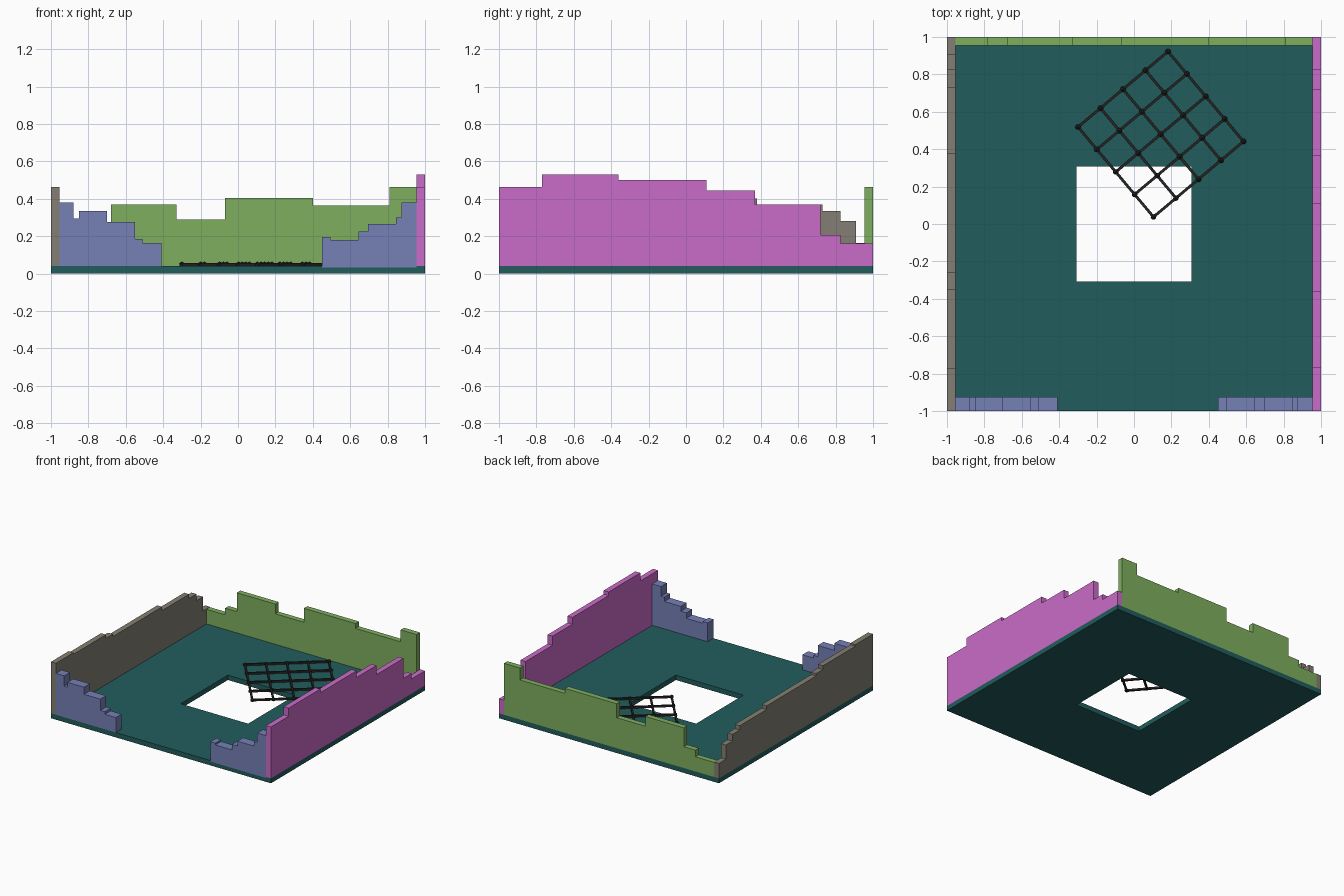
import bpy, bmesh, math
from mathutils import Matrix, Vector

default = bpy.data.objects.get("Cube")
if default:
    bpy.data.objects.remove(default, do_unlink=True)


def material(name, *rgb):
    # Convert 8-bit screen values to a linear colour
    lin = [((c / 255 + 0.055) / 1.055) ** 2.4 for c in rgb] + [1]
    m = bpy.data.materials.new(name)
    m.use_nodes = True
    m.diffuse_color = lin
    m.node_tree.nodes["Principled BSDF"].inputs["Base Color"].default_value = lin
    return m


def finish(name, bm, mat):
    bmesh.ops.recalc_face_normals(bm, faces=bm.faces)
    mesh = bpy.data.meshes.new(name)
    bm.to_mesh(mesh)
    bm.free()
    mesh.materials.append(mat)
    obj = bpy.data.objects.new(name, mesh)
    bpy.context.collection.objects.link(obj)
    return obj


def extrude(bm, faces, offset):
    new = bmesh.ops.extrude_face_region(bm, geom=faces)["geom"]
    verts = [g for g in new if isinstance(g, bmesh.types.BMVert)]
    bmesh.ops.translate(bm, verts=verts, vec=offset)


def ruined_wall(name, mat, axis, near, far, start, steps, base):
    """Broken wall: steps are (end, height) pairs running along the axis."""
    outline = [(start, base)]
    at = start
    for end, height in steps:
        outline += [(at, height), (end, height)]
        at = end
    outline.append((at, base))
    bm = bmesh.new()
    if axis == "x":
        points, push = [(p, near, z) for p, z in outline], (0, far - near, 0)
    else:
        points, push = [(near, p, z) for p, z in outline], (far - near, 0, 0)
    face = bm.faces.new([bm.verts.new(p) for p in points])
    extrude(bm, [face], push)
    return finish(name, bm, mat)


teal = material("teal floor", 34, 92, 92)
pink = material("pink wall", 202, 108, 200)
green = material("green wall", 128, 175, 96)
blue = material("blue wall", 118, 128, 182)
grey = material("warm grey wall", 132, 127, 115)
black = material("black iron", 36, 36, 36)

# Floor slab with a square opening
FLOOR = 0.04
corners = [(-1, -1), (1, -1), (1, 1), (-1, 1)]
bm = bmesh.new()
outer = [bm.verts.new((x, y, 0)) for x, y in corners]
inner = [bm.verts.new((x * 0.307, y * 0.307, 0)) for x, y in corners]
ring = []
for i in range(4):
    j = (i + 1) % 4
    ring.append(bm.faces.new((outer[i], outer[j], inner[j], inner[i])))
extrude(bm, ring, (0, 0, FLOOR))
finish("floor", bm, teal)

# Side and back walls
INNER = 0.955
ruined_wall("right_side_wall", pink, "y", INNER, 1, -1,
            [(-0.77, 0.463), (-0.36, 0.53), (0.11, 0.50), (0.37, 0.445),
             (0.72, 0.37), (0.825, 0.205), (1, 0.16)], FLOOR)
ruined_wall("left_side_wall", grey, "y", -1, -INNER, -1,
            [(-0.77, 0.463), (-0.35, 0.45), (-0.26, 0.42), (0.38, 0.40),
             (0.73, 0.37), (0.825, 0.335), (0.91, 0.28), (1, 0.163)], FLOOR)
ruined_wall("back_wall", green, "x", INNER, 1, -INNER,
            [(-0.785, 0.16), (-0.68, 0.215), (-0.33, 0.37), (-0.07, 0.29),
             (0.40, 0.405), (0.81, 0.365), (INNER, 0.463)], FLOOR)

# Front wall stubs beside the entrance
ruined_wall("front_wall_left_end", blue, "x", -1, -0.925, -INNER,
            [(-0.88, 0.38), (-0.85, 0.295), (-0.70, 0.335), (-0.55, 0.277),
             (-0.51, 0.185), (-0.41, 0.163)], FLOOR)
ruined_wall("front_wall_right_end", blue, "x", -1.001, -0.925, 0.45,
            [(0.495, 0.195), (0.645, 0.18), (0.695, 0.225), (0.845, 0.265),
             (0.875, 0.30), (INNER, 0.38)], 0.032)

# Iron grate lying skewed across the opening
SPAN, CELLS, BAR = 0.628, 4, 0.015
turn = Matrix.Translation((0.143, 0.48, 0.048)) @ Matrix.Rotation(math.radians(40), 4, "Z")
marks = [SPAN * (i / CELLS - 0.5) for i in range(CELLS + 1)]
bars, knots = bmesh.new(), bmesh.new()
for a in marks:
    for place, size in (((0, a, 0), (SPAN, BAR, BAR)), ((a, 0, 0), (BAR, SPAN, BAR))):
        bmesh.ops.create_cube(bars, size=1, matrix=turn @ Matrix.Translation(place)
                              @ Matrix.Diagonal(Vector(size)).to_4x4())
    for b in marks:
        bmesh.ops.create_icosphere(knots, subdivisions=1, radius=0.017,
                                   matrix=turn @ Matrix.Translation((a, b, 0)))
finish("grate_bars", bars, black)
finish("grate_knots", knots, black)
